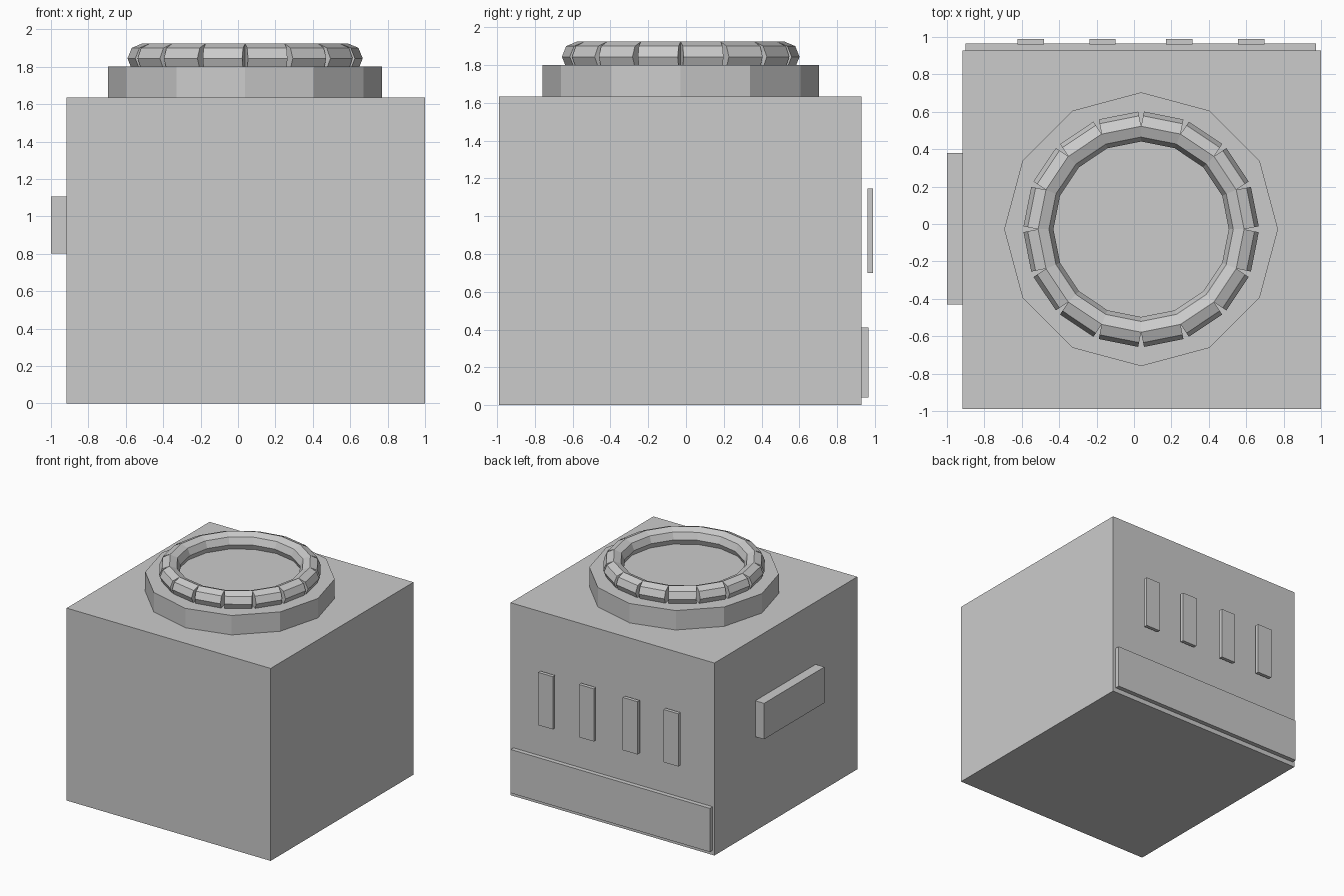
import bpy, bmesh, math
from mathutils import Matrix, Vector

if "Cube" in bpy.data.objects:
    bpy.data.objects.remove(bpy.data.objects["Cube"])

grey = bpy.data.materials.new("plain grey")
grey.diffuse_color = (0.6, 0.6, 0.6, 1)
grey.use_nodes = True
grey.node_tree.nodes["Principled BSDF"].inputs["Base Color"].default_value = grey.diffuse_color


def finish(name, bm):
    bmesh.ops.recalc_face_normals(bm, faces=bm.faces[:])
    me = bpy.data.meshes.new(name)
    bm.to_mesh(me)
    bm.free()
    me.materials.append(grey)
    ob = bpy.data.objects.new(name, me)
    bpy.context.collection.objects.link(ob)
    return ob


def box(name, x, y, z):
    lo, hi = Vector((x[0], y[0], z[0])), Vector((x[1], y[1], z[1]))
    m = Matrix.Translation((lo + hi) / 2) @ Matrix.Diagonal((*(hi - lo), 1))
    bm = bmesh.new()
    bmesh.ops.create_cube(bm, size=1, matrix=m)
    return finish(name, bm)


def prism(bm, sides, radius, depth, matrix):
    bmesh.ops.create_cone(bm, cap_ends=True, segments=sides, radius1=radius,
                          radius2=radius, depth=depth, matrix=matrix)


CX, CY = 0.038, -0.028

# main block, rear skirting strip and side handle
box("body", (-0.917, 1.0), (-0.99, 0.928), (0, 1.635))
box("rear_strip", (-0.90, 0.972), (0.928, 0.966), (0.04, 0.41))
box("side_handle", (-1.0, -0.917), (-0.43, 0.38), (0.80, 1.105))

# four slats standing slightly off the back
for i, x in enumerate((-0.552, -0.168, 0.242, 0.627)):
    box(f"rear_slat_{i + 1}", (x - 0.07, x + 0.07), (0.96, 0.99), (0.70, 1.148))

# twelve-sided lid
bm = bmesh.new()
prism(bm, 12, 0.732, 0.165, Matrix.Translation((CX, CY, 1.7175)))
finish("lid", bm)

# ring of sixteen straight octagonal rods, open on the outside of each joint
bm = bmesh.new()
R, N = 0.54, 16
for i in range(N):
    turn = Matrix.Rotation((i + 0.5) * math.tau / N, 4, 'Z')
    lay = Matrix.Translation((R, 0, 0)) @ Matrix.Rotation(math.pi / 2, 4, 'X')
    prism(bm, 8, 0.08, 2 * R * math.tan(math.pi / N),
          Matrix.Translation((CX, CY, 1.844)) @ turn @ lay)
finish("lid_ring", bm)
